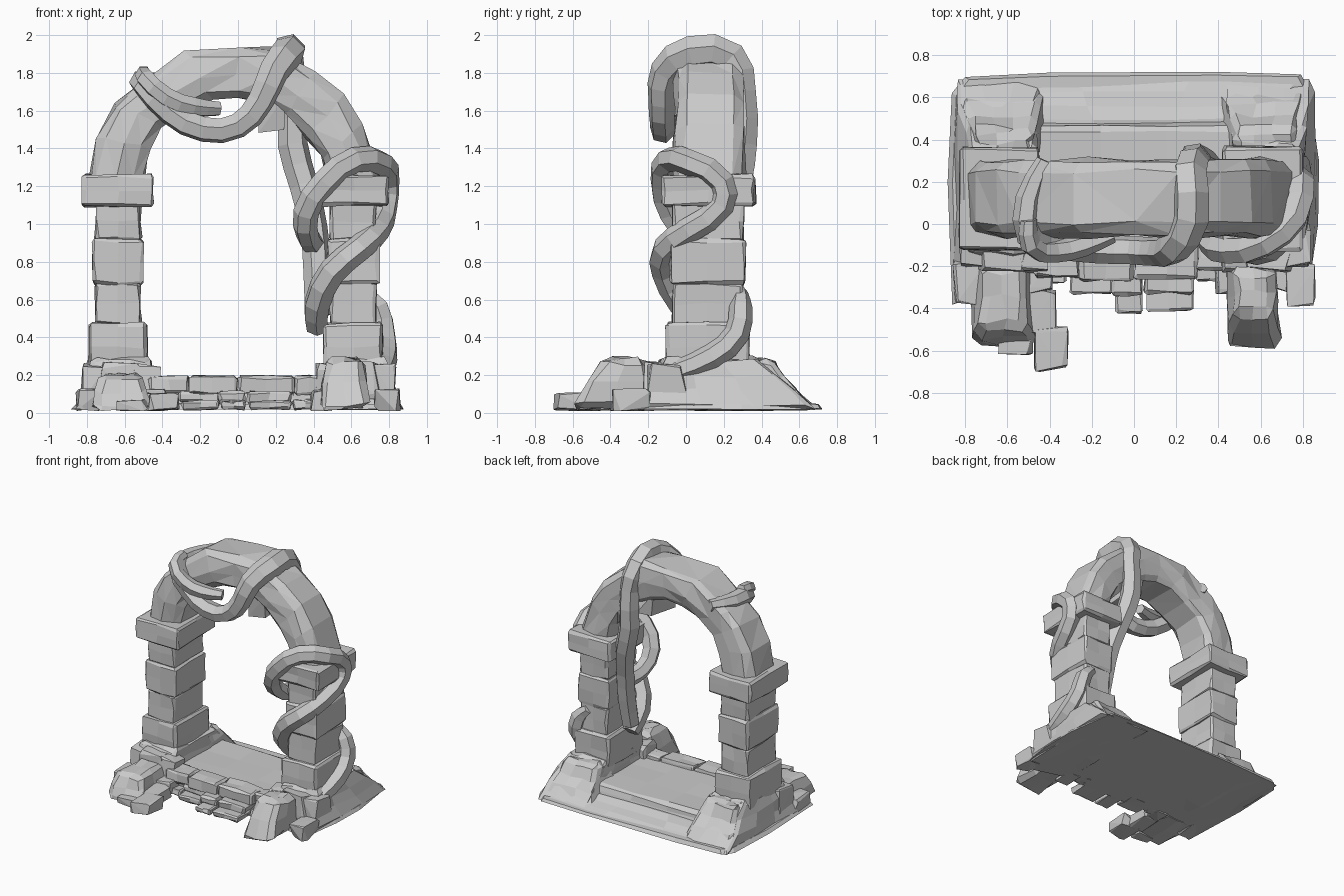
import bpy, bmesh, random
from mathutils import Vector

if "Cube" in bpy.data.objects:
    bpy.data.objects.remove(bpy.data.objects["Cube"])

random.seed(7)


def finish(bm, name, jitter=0.0, tri=False):
    for v in bm.verts:
        v.co += Vector([random.uniform(-jitter, jitter) for _ in range(3)])
        v.co.z = max(v.co.z, 0.01)
    if tri:
        bmesh.ops.triangulate(bm, faces=bm.faces)
    bmesh.ops.recalc_face_normals(bm, faces=bm.faces)
    me = bpy.data.meshes.new(name)
    bm.to_mesh(me)
    bm.free()
    ob = bpy.data.objects.new(name, me)
    bpy.context.collection.objects.link(ob)
    return ob


def frustum(name, bottom, top, z0, z1, cuts=2, jitter=0.015, chamfer=0.02):
    """Tapered block; bottom and top are (x0, x1, y0, y1)."""
    bm = bmesh.new()
    bmesh.ops.create_cube(bm, size=2)
    for v in bm.verts:
        r = top if v.co.z > 0 else bottom
        v.co = Vector((r[0] if v.co.x < 0 else r[1],
                       r[2] if v.co.y < 0 else r[3],
                       z1 if v.co.z > 0 else z0))
    if chamfer:
        bmesh.ops.bevel(bm, geom=bm.edges[:], offset=chamfer, segments=1, affect='EDGES')
    if cuts:
        longs = [e for e in bm.edges if e.calc_length() > 0.09]
        bmesh.ops.subdivide_edges(bm, edges=longs, cuts=cuts, use_grid_fill=True)
    bmesh.ops.triangulate(bm, faces=[f for f in bm.faces if len(f.verts) > 4])
    return finish(bm, name, jitter)


def block(name, x0, x1, y0, y1, z0, z1, **kw):
    r = (x0, x1, y0, y1)
    return frustum(name, r, r, z0, z1, **kw)


def rock(name, c, h):
    """Angular boulder: hull of scattered points, centre c and half sizes h."""
    bm = bmesh.new()
    for sx in (-1, 1):
        for sy in (-1, 1):
            for sz in (-1, 1):
                for _ in range(2):
                    bm.verts.new([c[i] + h[i] * s * random.uniform(.6, 1.05)
                                  for i, s in enumerate((sx, sy, sz))])
    out = bmesh.ops.convex_hull(bm, input=bm.verts)
    inside = {g for g in out["geom_interior"] if isinstance(g, bmesh.types.BMVert)}
    bmesh.ops.delete(bm, geom=list(inside), context='VERTS')
    return finish(bm, name)


def vine(name, pts, depth):
    """Faceted tapering tube through (x, y, z, radius) points."""
    cu = bpy.data.curves.new(name, 'CURVE')
    cu.dimensions = '3D'
    cu.resolution_u = 2
    cu.bevel_depth = depth
    cu.bevel_resolution = 1
    cu.use_fill_caps = True
    sp = cu.splines.new('BEZIER')
    sp.bezier_points.add(len(pts) - 1)
    sp.use_smooth = False
    for b, p in zip(sp.bezier_points, pts):
        b.co = p[:3]
        b.radius = p[3]
        b.handle_left_type = b.handle_right_type = 'AUTO'
    ob = bpy.data.objects.new(name, cu)
    bpy.context.collection.objects.link(ob)
    bpy.ops.object.select_all(action='DESELECT')
    ob.select_set(True)
    bpy.context.view_layer.objects.active = ob
    bpy.ops.object.convert(target='MESH')


# ground slab with rounded back corners, and raised floor
bm = bmesh.new()
outline = [(-.86, -.38), (-.88, .2), (-.86, .62), (-.8, .7), (-.4, .715), (.4, .72),
           (.79, .71), (.83, .64), (.88, .3), (.87, 0), (.82, -.35), (.5, -.25), (-.5, -.25)]
base = bm.faces.new([bm.verts.new((x, y, .02)) for x, y in outline])
top = bmesh.ops.extrude_face_region(bm, geom=[base])["geom"]
for v in top:
    if isinstance(v, bmesh.types.BMVert):
        v.co = Vector((v.co.x * .98, v.co.y * .98, .045))
finish(bm, "ground_slab", .004)
frustum("floor_back_slope", (-.82, .82, .3, .7), (-.6, .6, .2, .48), .03, .10, jitter=.008)
frustum("raised_floor", (-.5, .5, -.2, .5), (-.48, .48, -.18, .46), .03, .165, jitter=.007)

# columns, capitals and the mounds they stand on
heights = [.22, .465, .68, .91, 1.11]
insets = [-.025, .006, -.006, .006]
for side, cx in (("left", -.635), ("right", .61)):
    s = -1 if cx < 0 else 1
    for i, d in enumerate(insets):
        block(f"{side}_column_block_{i + 1}", cx - .128 + d, cx + .128 - d,
              -.078 + d, .308 - d, heights[i], heights[i + 1] + .01, cuts=1, jitter=.008, chamfer=.014)
    block(f"{side}_capital", cx - .188, cx + .188, -.125, .365, 1.095, 1.26, cuts=1, jitter=.008, chamfer=.014)

    def xs(a, b):
        return sorted((s * a, s * b))
    frustum(f"{side}_mound", (*xs(.43, .86), -.24, .69), (*xs(.47, .78), -.12, .36), .02, .29, jitter=.016)
    frustum(f"{side}_back_boulder", (*xs(.42, .82), .25, .64), (*xs(.48, .76), .28, .45), .04, .28, jitter=.014)
    # rubble around the foot of each column
    for i, (x, y, z, a, b, c) in enumerate([
            (.79, -.28, .07, .07, .11, .06), (.77, -.1, .16, .065, .1, .1),
            (.48, -.15, .15, .07, .09, .11), (.63, -.15, .17, .12, .08, .1),
            (.44, -.25, .07, .06, .08, .06)]):
        rock(f"{side}_rubble_{i + 1}", (s * x, y, z), (a, b, c))

# large boulders in front of the columns
frustum("front_left_boulder", (-.77, -.46, -.59, -.17), (-.72, -.51, -.49, -.2), .02, .21, cuts=1, jitter=.015, chamfer=.03)
frustum("front_right_boulder", (.43, .69, -.6, -.17), (.47, .66, -.43, -.22), .02, .29, cuts=1, jitter=.015, chamfer=.03)
rock("front_left_small_stone", (-.39, -.59, .06), (.08, .11, .05))
rock("front_left_pebble", (-.44, -.42, .06), (.07, .12, .05))
rock("front_left_chip", (-.56, -.57, .04), (.08, .05, .03))

# stone edging of the front step: upper and lower rows
for i, (x0, x1, y0) in enumerate([(-.47, -.26, -.25), (-.255, -.005, -.27), (.005, .3, -.26), (.3, .46, -.22)]):
    block(f"upper_step_stone_{i + 1}", x0, x1, y0, -.1, .1, .195, cuts=1, jitter=.008, chamfer=.012)
for i, (x0, x1, y0) in enumerate([(-.43, -.32, -.28), (-.31, -.1, -.33), (-.1, .04, -.42),
                                  (.05, .28, -.41), (.28, .43, -.27)]):
    block(f"lower_step_stone_{i + 1}", x0, x1, y0 + .08, -.12, .055, .115, cuts=1, jitter=.008, chamfer=.012)
    block(f"step_footing_{i + 1}", x0 + .01, x1, y0, -.15, .02, .065, cuts=1, jitter=.007, chamfer=.01)

# arch: chamfered rectangular section lofted through (outer x, z, inner x, z)
stations = [(-.78, 1.24, -.50, 1.24), (-.74, 1.45, -.47, 1.40), (-.65, 1.63, -.40, 1.52),
            (-.54, 1.73, -.28, 1.60), (-.28, 1.91, -.14, 1.66), (0, 1.93, 0, 1.675),
            (.22, 1.93, .12, 1.65), (.40, 1.80, .25, 1.58), (.56, 1.68, .37, 1.46),
            (.65, 1.52, .44, 1.35), (.75, 1.24, .48, 1.22)]
section = [(0, .0), (.15, -.045), (.5, -.06), (.85, -.045), (1, .0),
           (1, .25), (.88, .295), (.5, .31), (.12, .295), (0, .25)]
bm = bmesh.new()
rings = []
for ox, oz, ix, iz in stations:
    rings.append([bm.verts.new((ox + (ix - ox) * t, y, oz + (iz - oz) * t)) for t, y in section])
n = len(section)
for a, b in zip(rings, rings[1:]):
    for i in range(n):
        bm.faces.new((a[i], a[(i + 1) % n], b[(i + 1) % n], b[i]))
bm.faces.new(rings[0])
bm.faces.new(rings[-1])
finish(bm, "arch", .014, tri=True)
rock("arch_underside_stone", (.18, .12, 1.58), (.07, .15, .1))

# root draped over the crown, hanging in front, then running down behind the arch
# and along the inner face of the right column
vine("crown_root", [
    (-.42, .3, 1.76, .7), (-.5, .12, 1.75, 1), (-.49, -.06, 1.73, 1.1), (-.36, -.1, 1.59, 1.1),
    (-.18, -.12, 1.5, 1.1), (.0, -.125, 1.52, 1.1), (.12, -.13, 1.65, 1.15), (.19, -.11, 1.81, 1.3),
    (.27, .03, 1.91, 1.45), (.26, .24, 1.88, 1.4), (.29, .3, 1.7, 1.2), (.29, .3, 1.42, 1.3),
    (.35, .27, 1.2, 1.25), (.40, .2, .98, 1.2), (.42, .15, .75, 1.2), (.42, .1, .52, 1.1)], .062)
# root that loops over the right capital and spirals round to the inner side
vine("capital_root", [
    (.40, .16, .9, 1), (.37, .03, .93, 1), (.36, -.08, 1.06, 1.1),
    (.46, -.125, 1.22, 1.1), (.62, -.09, 1.34, 1.1), (.76, .03, 1.32, 1.1), (.79, .19, 1.22, 1.1),
    (.78, .19, 1.1, 1.1), (.74, .02, .97, 1.1), (.64, -.11, .87, 1.15), (.5, -.11, .75, 1.2),
    (.42, -.02, .58, 1.2), (.42, .1, .45, 1)], .062)
# root climbing from the ground up the outer back corner of the right column
vine("foot_root", [
    (.66, .29, .64, .6), (.74, .29, .56, 1), (.77, .27, .42, 1.1), (.78, .14, .3, 1.1),
    (.76, -.05, .22, 1)], .062)
# shorter side branch ending in mid-air under the crown
vine("side_root", [(-.5, .02, 1.8, .8), (-.49, -.1, 1.77, 1), (-.38, -.13, 1.67, 1.1),
                   (-.24, -.1, 1.62, 1.1), (-.1, -.05, 1.61, .8)], .05)
